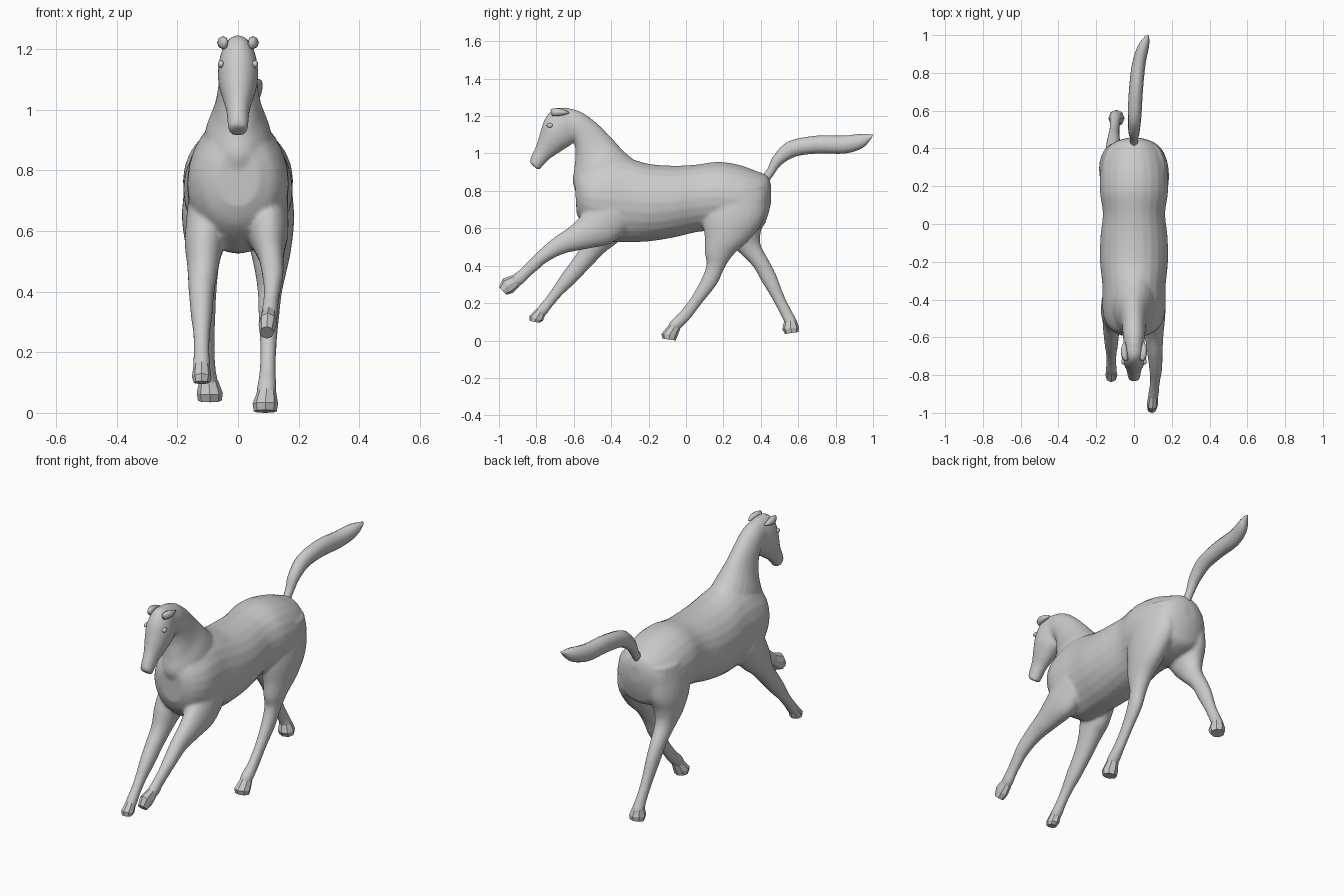
import bpy, bmesh, math
from mathutils import Vector

# A section is (y, z of one edge, y, z of the opposite edge, centre x, half width)


def spline(rows, steps):
    """Catmull-Rom interpolation through the section rows."""
    out = []
    n = len(rows)
    for i in range(n - 1):
        p0, p1, p2, p3 = (rows[max(0, min(n - 1, i + k))] for k in (-1, 0, 1, 2))
        for s in range(steps):
            t = s / steps
            out.append([0.5 * (2 * b + (c - a) * t + (2 * a - 5 * b + 4 * c - d) * t ** 2
                               + (3 * b - a - 3 * c + d) * t ** 3)
                        for a, b, c, d in zip(p0, p1, p2, p3)])
    out.append(list(rows[-1]))
    return out


def loft(bm, rows, sides=24, steps=4):
    """Skin elliptical rings through the sections and cap both ends."""
    rings = []
    for ya, za, yb, zb, xc, w in spline(rows, steps):
        c = Vector((xc, (ya + yb) / 2, (za + zb) / 2))
        h = Vector((0, (ya - yb) / 2, (za - zb) / 2))
        ring = []
        for k in range(sides):
            a = 2 * math.pi * k / sides
            ring.append(bm.verts.new(c + h * math.cos(a) + Vector((w * math.sin(a), 0, 0))))
        rings.append(ring)
    faces = [bm.faces.new(rings[0]), bm.faces.new(rings[-1])]
    for r, q in zip(rings, rings[1:]):
        for k in range(sides):
            j = (k + 1) % sides
            faces.append(bm.faces.new((r[k], r[j], q[j], q[k])))
    bmesh.ops.recalc_face_normals(bm, faces=faces)


def make_object(name, bm, smooth=True):
    me = bpy.data.meshes.new(name)
    bm.to_mesh(me)
    bm.free()
    for p in me.polygons:
        p.use_smooth = smooth
    ob = bpy.data.objects.new(name, me)
    bpy.context.collection.objects.link(ob)
    return ob


torso = [
    (.455, .83, .455, .74, 0, .04), (.435, .88, .435, .66, 0, .10),
    (.38, .905, .40, .60, 0, .15), (.28, .94, .28, .57, 0, .178),
    (.17, .955, .16, .585, 0, .18), (.05, .94, .06, .58, 0, .165),
    (-.07, .935, -.07, .55, 0, .178), (-.20, .945, -.20, .53, 0, .18),
    (-.31, .975, -.33, .525, 0, .168), (-.40, .98, -.43, .53, 0, .168),
    (-.49, .95, -.50, .57, 0, .16), (-.56, .92, -.555, .62, 0, .125),
    (-.595, .87, -.585, .68, 0, .07)]
neck = [
    (-.27, .96, -.50, .68, 0, .12), (-.33, 1.01, -.60, .82, 0, .11),
    (-.40, 1.085, -.597, .92, 0, .078), (-.48, 1.165, -.59, 1.0, 0, .064),
    (-.56, 1.222, -.60, 1.06, 0, .06), (-.64, 1.246, -.62, 1.06, 0, .056)]
head = [
    (-.62, 1.24, -.59, 1.10, 0, .05), (-.70, 1.243, -.61, 1.05, 0, .062),
    (-.752, 1.19, -.64, 1.03, 0, .067), (-.777, 1.12, -.685, 1.0, 0, .056),
    (-.802, 1.04, -.73, .97, 0, .04), (-.827, .985, -.765, .935, 0, .035),
    (-.835, .955, -.785, .913, 0, .032), (-.825, .94, -.80, .92, 0, .018)]
front_leg_right = [
    (-.45, .80, -.30, .60, .095, .07), (-.55, .68, -.40, .52, .10, .066),
    (-.62, .61, -.53, .49, .105, .052), (-.70, .555, -.65, .465, .11, .041),
    (-.78, .487, -.745, .418, .115, .035), (-.833, .435, -.795, .375, .113, .028),
    (-.88, .388, -.842, .335, .108, .026), (-.912, .36, -.872, .303, .105, .028),
    (-.94, .335, -.905, .285, .10, .026)]
front_leg_left = [
    (-.45, .78, -.30, .60, -.095, .07), (-.53, .62, -.37, .52, -.11, .066),
    (-.565, .50, -.43, .475, -.115, .053), (-.613, .425, -.518, .385, -.12, .043),
    (-.67, .348, -.597, .303, -.12, .036), (-.713, .28, -.662, .243, -.12, .028),
    (-.757, .22, -.712, .185, -.12, .026), (-.79, .18, -.742, .145, -.12, .029),
    (-.81, .15, -.765, .125, -.12, .026)]
hind_leg_right = [
    (.12, .83, .43, .83, .08, .085), (.09, .66, .425, .67, .097, .088),
    (.10, .55, .35, .55, .107, .07), (.10, .47, .255, .46, .108, .052),
    (.11, .41, .205, .385, .105, .04), (.085, .335, .165, .30, .102, .034),
    (.03, .235, .09, .205, .10, .027), (-.035, .15, .025, .12, .098, .027),
    (-.085, .10, -.018, .075, .095, .032), (-.10, .06, -.05, .045, .092, .03)]
hind_leg_left = [
    (.12, .83, .43, .83, -.08, .085), (.15, .66, .43, .67, -.097, .088),
    (.215, .545, .40, .58, -.107, .068), (.27, .485, .40, .51, -.11, .05),
    (.355, .40, .445, .425, -.11, .04), (.405, .315, .485, .345, -.108, .034),
    (.465, .215, .527, .235, -.104, .027), (.507, .135, .57, .15, -.10, .027),
    (.525, .10, .595, .10, -.097, .032), (.535, .07, .59, .07, -.095, .03)]

# Body, neck, head and legs fused into one skin
bm = bmesh.new()
for part in (torso, neck, head, front_leg_right, front_leg_left,
             hind_leg_right, hind_leg_left):
    loft(bm, part)
body = make_object("horse_body", bm)
remesh = body.modifiers.new("Fuse", 'REMESH')
remesh.mode = 'VOXEL'
remesh.voxel_size = 0.009
remesh.use_smooth_shade = True
relax = body.modifiers.new("Relax", 'SMOOTH')
relax.factor = 0.5
relax.iterations = 5

# Tail streaming behind, drifting to one side
bm = bmesh.new()
loft(bm, [
    (.41, .885, .43, .83, 0, .02), (.437, .92, .468, .885, 0, .022),
    (.47, .99, .51, .94, 0, .03), (.55, 1.065, .59, .985, .003, .036),
    (.70, 1.095, .71, 1.0, .01, .037), (.84, 1.095, .85, 1.0, .025, .036),
    (.94, 1.105, .945, 1.03, .05, .03), (1.0, 1.10, .99, 1.08, .07, .01)],
    sides=12)
make_object("tail", bm)

# Angular hooves
hooves = {
    "front_hoof_right": [(-.925, .35, -.89, .29, .102, .026),
                         (-.98, .33, -.925, .255, .098, .03),
                         (-1.0, .285, -.96, .245, .095, .024)],
    "front_hoof_left": [(-.80, .17, -.752, .14, -.12, .027),
                        (-.838, .13, -.765, .105, -.12, .032),
                        (-.835, .105, -.785, .095, -.12, .026)],
    "hind_hoof_right": [(-.09, .085, -.03, .065, .095, .03),
                        (-.132, .035, -.045, .025, .09, .042),
                        (-.125, .01, -.055, .0, .09, .038)],
    "hind_hoof_left": [(.525, .105, .59, .11, -.097, .031),
                       (.515, .06, .605, .07, -.093, .043),
                       (.53, .035, .60, .045, -.093, .039)]}
for name, rows in hooves.items():
    bm = bmesh.new()
    loft(bm, rows, sides=8, steps=1)
    make_object(name, bm, smooth=False)

# Small flattened ears and eyes on both sides of the head
for side, s in (("right", 1), ("left", -1)):
    bm = bmesh.new()
    loft(bm, [(-.725, 1.235, -.715, 1.20, s * .045, .012),
              (-.695, 1.243, -.69, 1.20, s * .05, .018),
              (-.655, 1.235, -.655, 1.205, s * .053, .014),
              (-.625, 1.222, -.625, 1.215, s * .05, .004)], sides=8, steps=2)
    make_object("ear_" + side, bm)
    bm = bmesh.new()
    bmesh.ops.create_icosphere(bm, subdivisions=2, radius=.016)
    bmesh.ops.scale(bm, vec=(.7, 1.1, .8), verts=bm.verts)
    bmesh.ops.translate(bm, vec=(s * .056, -.728, 1.15), verts=bm.verts)
    make_object("eye_" + side, bm)
